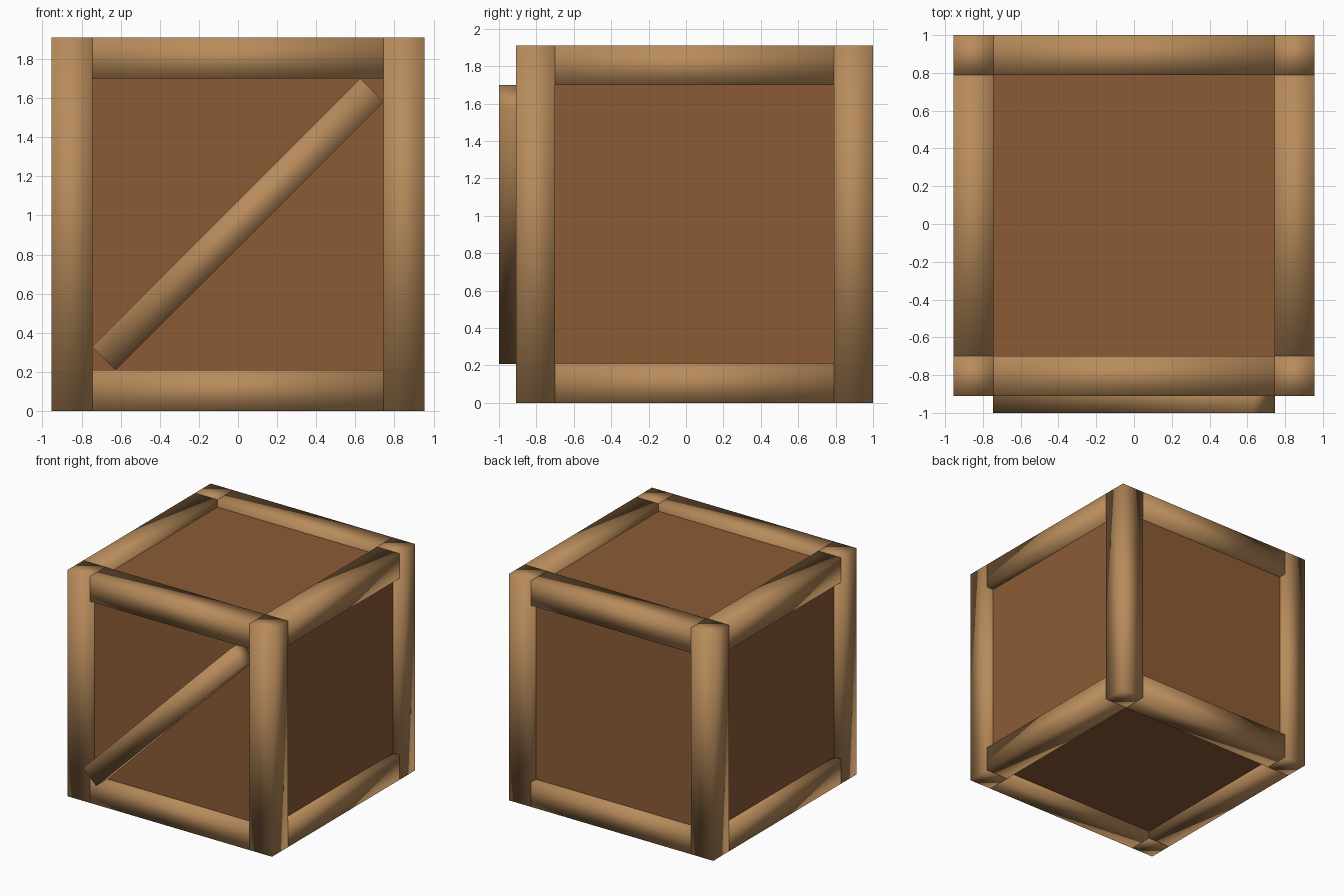
import bpy
from math import radians

if "Cube" in bpy.data.objects:
    bpy.data.objects.remove(bpy.data.objects["Cube"])

H = 0.955      # half size of the crate
B = 0.21       # beam thickness
INSET = 0.063  # recess of the panels
CY = 0.045     # crate centre in y (the brace sticks out in front)


def material(name, color):
    m = bpy.data.materials.new(name)
    m.diffuse_color = color
    m.use_nodes = True
    m.node_tree.nodes["Principled BSDF"].inputs["Base Color"].default_value = m.diffuse_color
    return m


frame_wood = material("light_wood", (0.48, 0.26, 0.105, 1))
panel_wood = material("dark_wood", (0.26, 0.105, 0.036, 1))


def box(name, center, size, mat, smooth=True, rot=(0, 0, 0)):
    bpy.ops.mesh.primitive_cube_add(size=1, location=center)
    o = bpy.context.object
    o.name = name
    o.scale = size
    bpy.ops.object.transform_apply(location=False, rotation=False, scale=True)
    o.rotation_euler = rot
    o.data.materials.append(mat)
    if smooth:
        bpy.ops.object.shade_smooth()
    return o


# recessed panels: one inner block
s = 2 * (H - INSET)
box("panels", (0, CY, H), (s, s, s), panel_wood, smooth=False)

# corner posts, and rails butting against them
c = H - B / 2
rail = 2 * (H - B)
for a in (-1, 1):
    for b in (-1, 1):
        box("corner_post", (a * c, CY + b * c, H), (B, B, 2 * H), frame_wood)
        box("cross_rail", (0, CY + a * c, H + b * c), (rail, B, B), frame_wood)
        box("side_rail", (a * c, CY, H + b * c), (B, rail, B), frame_wood)

# diagonal brace across the front panel
box("diagonal_brace", (0, -0.915, H), (1.94, 0.17, 0.17), frame_wood,
    rot=(0, radians(-45), 0))
